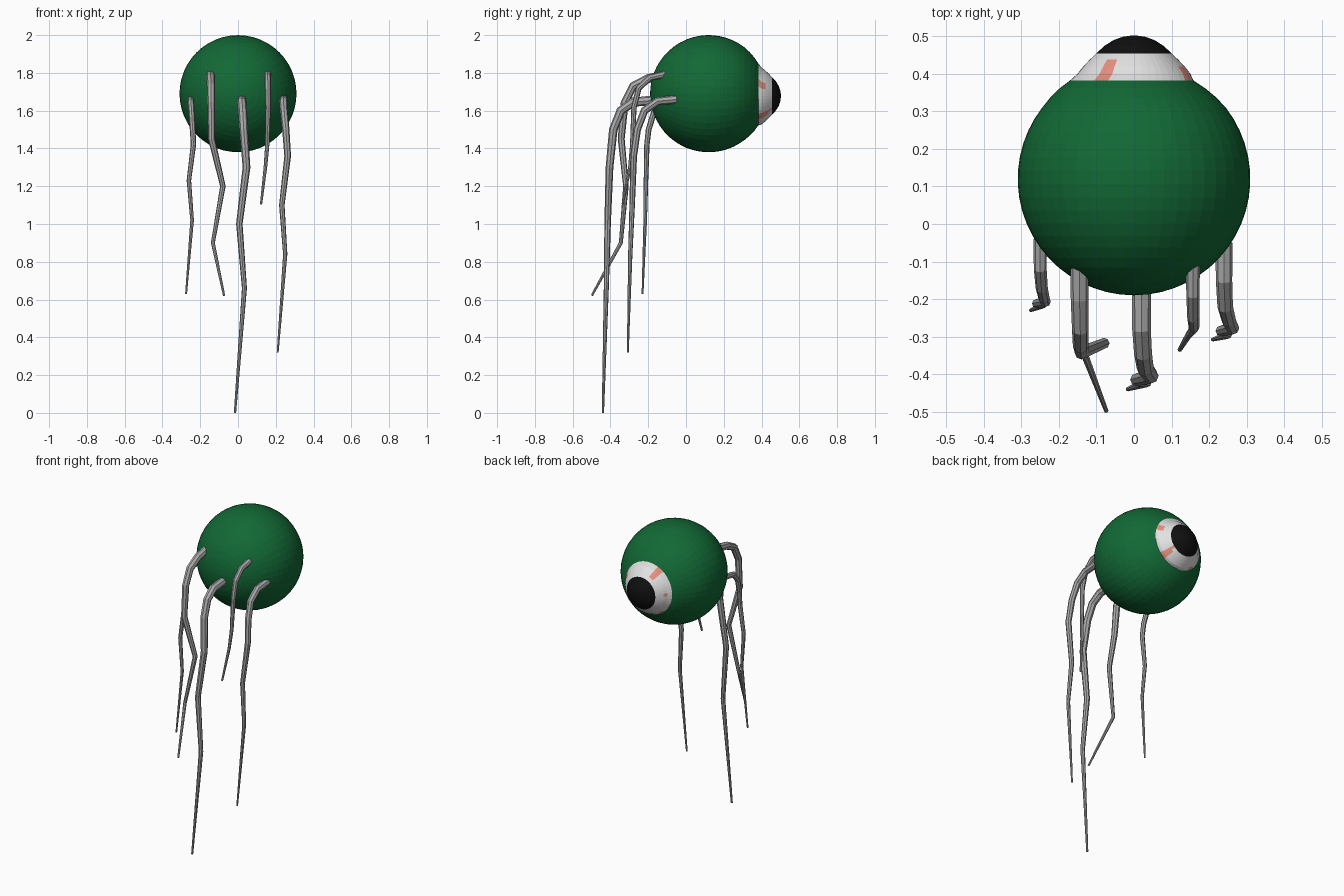
import bpy, bmesh, math
from mathutils import Vector

if "Cube" in bpy.data.objects:
    bpy.data.objects.remove(bpy.data.objects["Cube"])


def material(name, rgb):
    m = bpy.data.materials.new(name)
    m.diffuse_color = (*rgb, 1)
    m.use_nodes = True
    m.node_tree.nodes["Principled BSDF"].inputs["Base Color"].default_value = m.diffuse_color
    return m


GREEN = material("green skin", (0.006, 0.14, 0.036))
WHITE = material("eye white", (0.76, 0.76, 0.76))
BLACK = material("pupil black", (0.005, 0.005, 0.005))
PINK = material("vein pink", (0.85, 0.30, 0.23))
GREY = material("tendril grey", (0.40, 0.40, 0.40))


def sweep(name, rings, mats, pick=lambda row, col: 0):
    """Skin a list of vertex rings, closing both ends with fans or caps."""
    bm = bmesh.new()
    rows = [[bm.verts.new(p) for p in ring] for ring in rings]
    n = len(rows[0])
    for i, (a, b) in enumerate(zip(rows, rows[1:])):
        for j in range(n):
            k = (j + 1) % n
            f = bm.faces.new((a[j], a[k], b[k], b[j]))
            f.material_index = pick(i, j)
    bm.faces.new(rows[0]).material_index = pick(0, 0)
    bm.faces.new(rows[-1]).material_index = pick(len(rows), 0)
    bmesh.ops.recalc_face_normals(bm, faces=bm.faces)
    me = bpy.data.meshes.new(name)
    bm.to_mesh(me)
    bm.free()
    for m in mats:
        me.materials.append(m)
    ob = bpy.data.objects.new(name, me)
    bpy.context.collection.objects.link(ob)
    return ob


# Eyeball: sphere turned about y, ending in a bulging cornea at the back
SEG, R, CY, CZ = 48, 0.31, 0.12, 1.69
STEPS = 22
profile = []                                   # (radius, y, x offset, z offset)
for i in range(STEPS + 1):
    a = math.radians(179.7 - i * (179.7 - 32) / STEPS)
    t = max(0, (i - STEPS + 3) / 3)
    profile.append((R * math.sin(a), CY + R * math.cos(a), -0.006 * t, -0.004 * t))
cornea = [(0.15, 0.401), (0.135, 0.42), (0.118, 0.438), (0.101, 0.454),
          (0.08, 0.474), (0.055, 0.490), (0.03, 0.499), (0.002, 0.503)]
profile += [(r, y, 0.0, -0.012) for r, y in cornea]

# Pink vein patches: (start angle, end angle, first row, last row) on the white
VEINS = [(115, 131, 0, 2), (16, 31, 0, 1), (-50, -35, 0, 2),
         (-132, -120, 0, 0), (172, 180, 1, 1), (-42, -35, 3, 3)]


def eye_colour(row, col):
    if row < STEPS:
        return 0
    k = row - STEPS
    if k >= 4:
        return 2
    ang = ((col + 0.5) * 360 / SEG + 180) % 360 - 180
    return 3 if any(a < ang < b and lo <= k <= hi for a, b, lo, hi in VEINS) else 1


sweep("eyeball",
      [[(dx + r * math.cos(math.tau * j / SEG), y, CZ + dz + r * math.sin(math.tau * j / SEG))
        for j in range(SEG)] for r, y, dx, dz in profile],
      [GREEN, WHITE, BLACK, PINK], eye_colour)


# Tendrils: eight-sided tapering tubes hanging from the front of the ball
def tendril(name, r0, r1, path):
    pts = [Vector(p) for p in path]
    lengths = [0]
    for a, b in zip(pts, pts[1:]):
        lengths.append(lengths[-1] + (b - a).length)
    rings = []
    for i, p in enumerate(pts):
        before = (p - pts[i - 1]).normalized() if i else Vector()
        after = (pts[i + 1] - p).normalized() if i < len(pts) - 1 else Vector()
        t = (before + after).normalized()
        side = (Vector((1, 0, 0)) - t * t.x).normalized()
        up = t.cross(side)
        r = r0 + (r1 - r0) * lengths[i] / lengths[-1]
        rings.append([p + r * (math.cos(math.tau * j / 8) * side + math.sin(math.tau * j / 8) * up)
                      for j in range(8)])
    sweep(name, rings, [GREY])


tendril("outer_left_tendril", 0.018, 0.005, [
    (-0.25, -0.04, 1.66), (-0.25, -0.12, 1.645), (-0.246, -0.17, 1.59), (-0.24, -0.198, 1.50),
    (-0.236, -0.207, 1.42), (-0.26, -0.212, 1.23), (-0.243, -0.216, 1.02), (-0.275, -0.23, 0.63)])
tendril("inner_left_tendril", 0.025, 0.006, [
    (-0.145, -0.10, 1.79), (-0.145, -0.20, 1.77), (-0.143, -0.28, 1.73), (-0.142, -0.325, 1.64),
    (-0.14, -0.343, 1.45), (-0.08, -0.318, 1.20), (-0.133, -0.345, 0.90), (-0.074, -0.498, 0.622)])
tendril("middle_tendril", 0.026, 0.006, [
    (0.02, -0.17, 1.655), (0.02, -0.28, 1.645), (0.024, -0.345, 1.60), (0.03, -0.385, 1.50),
    (0.045, -0.405, 1.30), (0.007, -0.415, 1.00), (0.034, -0.422, 0.66), (-0.016, -0.44, 0.0)])
tendril("inner_right_tendril", 0.019, 0.006, [
    (0.157, -0.10, 1.795), (0.157, -0.19, 1.775), (0.158, -0.25, 1.72), (0.16, -0.275, 1.62),
    (0.155, -0.285, 1.42), (0.145, -0.297, 1.30), (0.122, -0.335, 1.105)])
tendril("outer_right_tendril", 0.023, 0.005, [
    (0.24, -0.05, 1.66), (0.24, -0.15, 1.65), (0.243, -0.22, 1.60), (0.253, -0.258, 1.50),
    (0.263, -0.277, 1.36), (0.232, -0.285, 1.10), (0.25, -0.295, 0.84), (0.21, -0.308, 0.32)])
